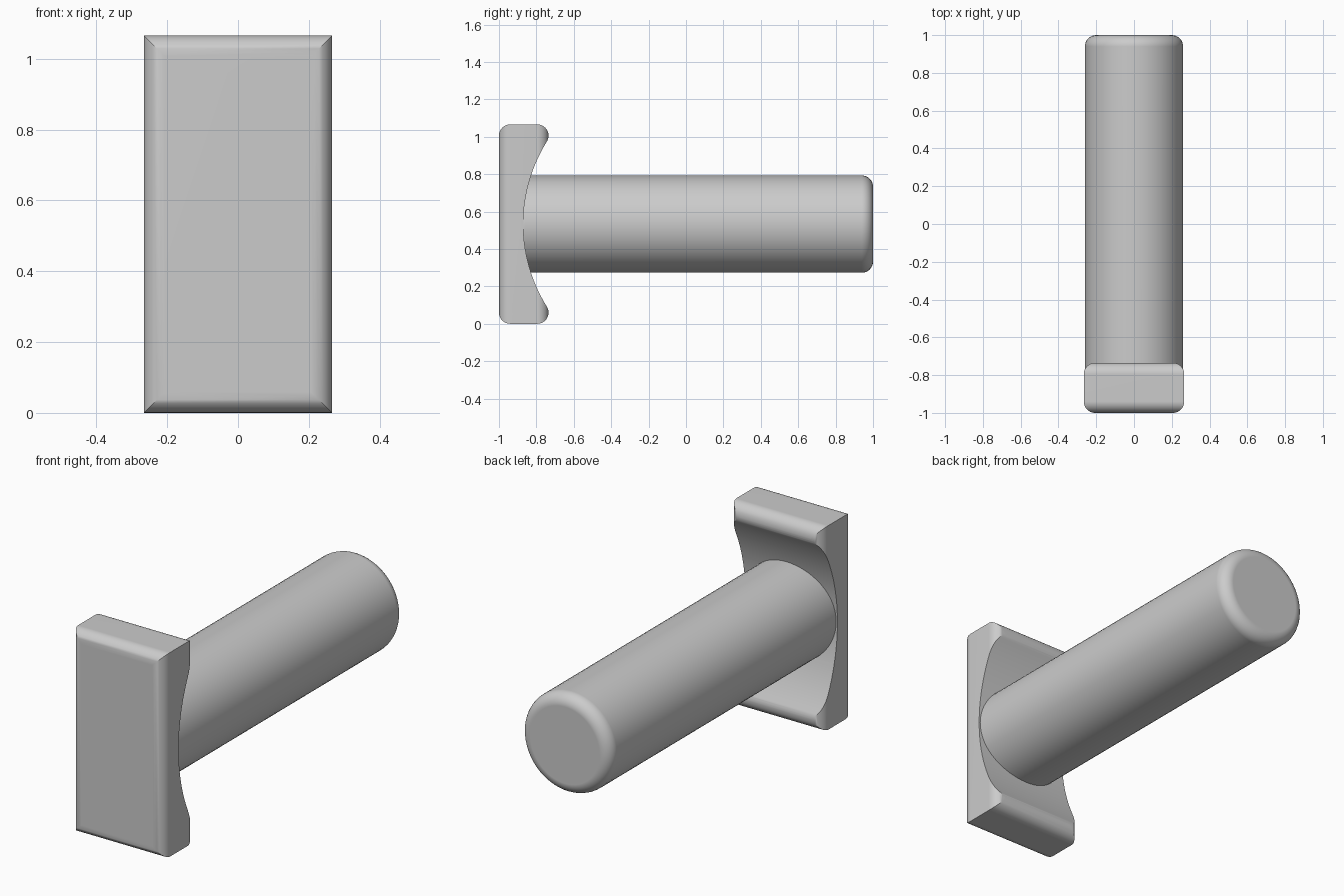
import bpy, bmesh, math
from mathutils import Vector

cube = bpy.data.objects.get("Cube")
if cube:
    bpy.data.objects.remove(cube, do_unlink=True)

HALF_W, HEIGHT, FILLET = 0.266, 1.066, 0.06
FRONT, LIP = -1.0, -0.735
MID = HEIGHT / 2
SADDLE_R, SADDLE_Y = 0.836, -0.87 + 0.836

grey = bpy.data.materials.new("plain grey")
grey.use_nodes = True
colour = (0.6, 0.6, 0.6, 1)
grey.diffuse_color = colour
grey.node_tree.nodes["Principled BSDF"].inputs["Base Color"].default_value = colour


def arc(cx, cy, r, start, end, steps=8):
    """Points on an arc, angles in radians."""
    angles = [start + (end - start) * i / steps for i in range(steps + 1)]
    return [(cx + r * math.cos(a), cy + r * math.sin(a)) for a in angles]


def prism(name, points, extrude):
    bm = bmesh.new()
    face = bm.faces.new([bm.verts.new(p) for p in points])
    out = bmesh.ops.extrude_face_region(bm, geom=[face])
    verts = [g for g in out["geom"] if isinstance(g, bmesh.types.BMVert)]
    bmesh.ops.translate(bm, verts=verts, vec=Vector(extrude))
    bmesh.ops.recalc_face_normals(bm, faces=bm.faces)
    mesh = bpy.data.meshes.new(name)
    bm.to_mesh(mesh)
    bm.free()
    mesh.materials.append(grey)
    obj = bpy.data.objects.new(name, mesh)
    bpy.context.collection.objects.link(obj)
    return obj


def activate(obj):
    bpy.ops.object.select_all(action="DESELECT")
    obj.select_set(True)
    bpy.context.view_layer.objects.active = obj


def finish(obj):
    """Smooth the fillets while keeping the flat faces flat."""
    activate(obj)
    bpy.ops.object.shade_smooth_by_angle(angle=math.radians(30))
    weighted = obj.modifiers.new("flat faces", "WEIGHTED_NORMAL")
    weighted.keep_sharp = True


# Saddle plate: upper half of the side profile, mirrored about mid height
lip_y, lip_z = LIP - FILLET, HEIGHT - FILLET
tangent = math.atan2(MID - lip_z, SADDLE_Y - lip_y)
half = arc(FRONT + FILLET, lip_z, FILLET, math.pi, math.pi / 2)
half += arc(lip_y, lip_z, FILLET, math.pi / 2, 0)
half += arc(lip_y, lip_z, FILLET, 0, tangent, 5)[1:]
half += arc(SADDLE_Y, MID, SADDLE_R, tangent + math.pi, math.pi, 20)[1:]
profile = half + [(y, HEIGHT - z) for y, z in reversed(half[:-1])]
plate = prism("saddle_plate", [(-HALF_W, y, z) for y, z in profile], (2 * HALF_W, 0, 0))

# Plan outline that rounds the plate's upright edges
plan = []
for i, (sx, y) in enumerate([(1, LIP - FILLET), (-1, LIP - FILLET),
                             (-1, FRONT + FILLET), (1, FRONT + FILLET)]):
    plan += arc(sx * (HALF_W - FILLET), y, FILLET, i * math.pi / 2, (i + 1) * math.pi / 2)
rounder = prism("plan_cutter", [(x, y, -0.1) for x, y in plan], (0, 0, HEIGHT + 0.2))
rounder.hide_render = True

cut = plate.modifiers.new("round upright edges", "BOOLEAN")
cut.operation, cut.solver, cut.object = "INTERSECT", "EXACT", rounder
activate(plate)
bpy.ops.object.modifier_apply(modifier=cut.name)
bpy.data.objects.remove(rounder, do_unlink=True)
finish(plate)

# Round bar running back from the saddle
start = -0.92
bpy.ops.mesh.primitive_cylinder_add(vertices=64, radius=0.26, depth=1 - start,
                                    location=(0, (1 + start) / 2, MID),
                                    rotation=(math.pi / 2, 0, 0))
bar = bpy.context.object
bar.name = "round_bar"
bar.data.materials.append(grey)
bevel = bar.modifiers.new("rounded end", "BEVEL")
bevel.width, bevel.segments = FILLET, 8
bevel.limit_method, bevel.angle_limit = "ANGLE", math.radians(40)
bpy.ops.object.modifier_apply(modifier=bevel.name)
finish(bar)
